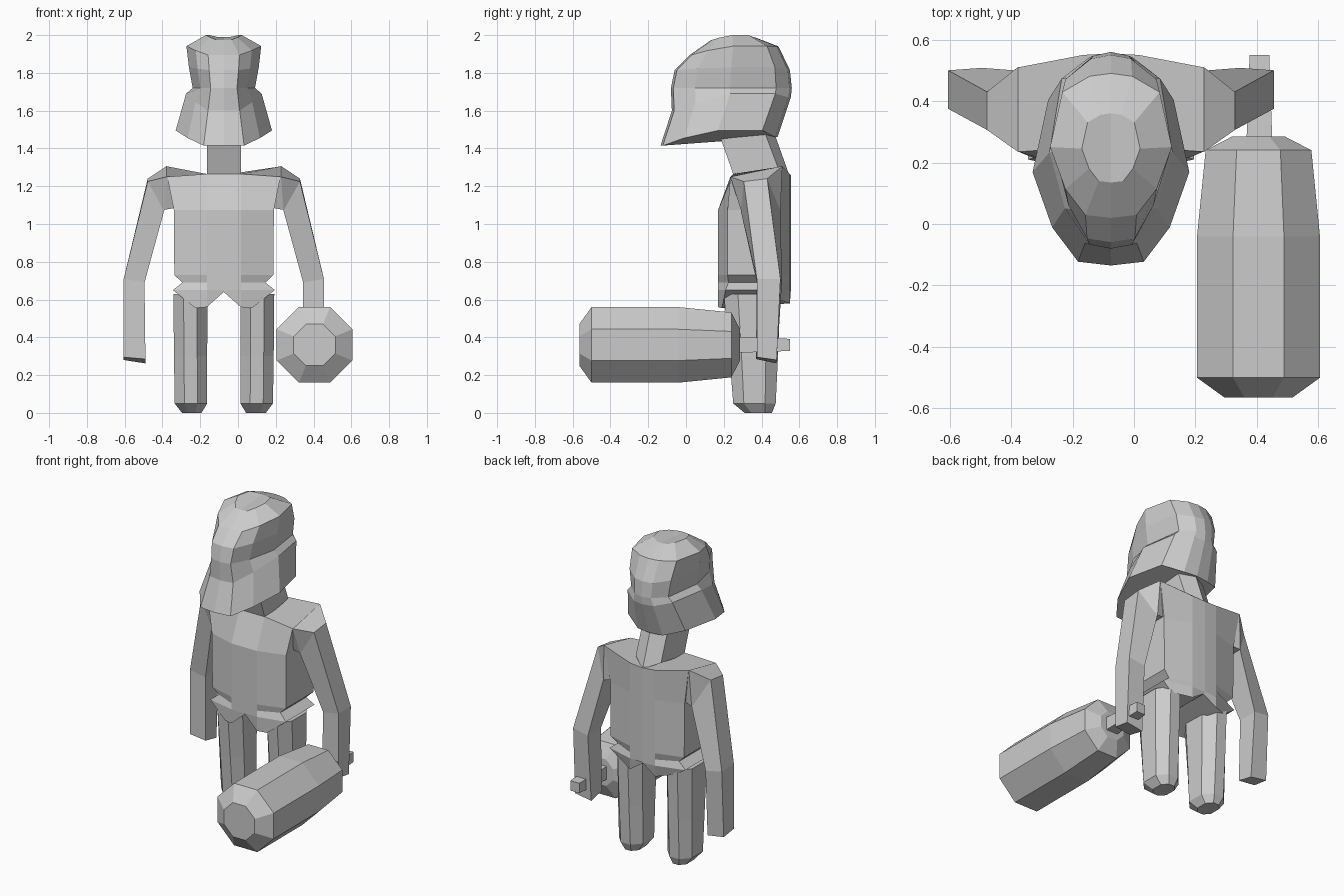
import bpy, bmesh, math
from mathutils import Vector

if "Cube" in bpy.data.objects:
    bpy.data.objects.remove(bpy.data.objects["Cube"])

CX = -0.075  # symmetry line of the figure
grey = bpy.data.materials.new("plain_grey")
grey.diffuse_color = (0.6, 0.6, 0.6, 1)
grey.use_nodes = True
grey.node_tree.nodes["Principled BSDF"].inputs["Base Color"].default_value = grey.diffuse_color


def loft(name, rings, split=False, offset=CX):
    """Skin closed rings of points; caps are split along the middle when mirrored."""
    bm = bmesh.new()
    loops = [[bm.verts.new((p[0] + offset, p[1], p[2])) for p in r] for r in rings]
    n = len(loops[0])
    for a, b in zip(loops, loops[1:]):
        for i in range(n):
            j = (i + 1) % n
            bm.faces.new((a[i], a[j], b[j], b[i]))
    for end in (loops[0], loops[-1]):
        if split:
            h = n // 2
            bm.faces.new(end[:h + 1])
            bm.faces.new(end[h:] + end[:1])
        else:
            bm.faces.new(end)
    bmesh.ops.recalc_face_normals(bm, faces=bm.faces)
    me = bpy.data.meshes.new(name)
    bm.to_mesh(me)
    bm.free()
    me.materials.append(grey)
    ob = bpy.data.objects.new(name, me)
    bpy.context.collection.objects.link(ob)
    return ob


def mirrored(half):
    """Complete a half ring that starts and ends on the symmetry line."""
    return half + [(-x, y, z) for x, y, z in half[-2:0:-1]]


# Head: one outline template scaled ring by ring (width share, depth share)
outline = [(0, 0), (.42, .02), (.75, .2), (1, .49), (.8, .87), (.35, .98), (0, 1)]


def head_ring(width, y_front, y_back, z_front, z_side, z_back):
    zs = [z_front, z_front, (z_front + z_side) / 2, z_side, z_side, z_back, z_back]
    return mirrored([(u * width, y_front + t * (y_back - y_front), z)
                     for (u, t), z in zip(outline, zs)])


loft("head", [head_ring(*r) for r in [
    (.255, -.135, .485, 1.415, 1.495, 1.46),
    (.20, -.075, .555, 1.60, 1.69, 1.67),
    (.165, -.08, .56, 1.72, 1.72, 1.72),
    (.185, -.06, .55, 1.815, 1.83, 1.815),
    (.198, .02, .49, 1.895, 1.942, 1.94),
    (.095, .135, .36, 1.975, 2.0, 1.99),
]], split=True)

# Neck with a ridge down its back
loft("neck", [
    mirrored([(0, .255, 1.25), (.09, .255, 1.25), (.09, .49, 1.29), (0, .55, 1.25)]),
    mirrored([(0, .16, 1.52), (.09, .16, 1.52), (.09, .40, 1.53), (0, .45, 1.53)]),
], split=True)


# Torso
def body_ring(z, x, front=.17, side_front=.22, side_back=.5):
    return mirrored([(0, front, z), (.09, front, z), (x, side_front, z),
                     (x, side_back, z), (.09, .55, z), (0, .555, z)])


loft("torso", [
    mirrored([(0, .25, 1.265), (.09, .25, 1.265), (.30, .235, 1.25),
              (.30, .51, 1.305), (.09, .55, 1.265), (0, .555, 1.26)]),
    body_ring(1.075, .265),
    body_ring(.73, .262),
    body_ring(.69, .22, side_front=.225, side_back=.49),
    body_ring(.65, .27, side_front=.21),
    mirrored([(0, .18, .64), (.09, .17, .56), (.15, .19, .555),
              (.2, .49, .6), (.09, .55, .58), (0, .54, .64)]),
], split=True)

# Arms and legs, left and right
for s, side in ((-1, "left"), (1, "right")):
    # each ring: outer front, outer back, inner back, inner front
    arm = [
        [(.30, .235, 1.25), (.30, .51, 1.305), (.26, .49, 1.085), (.26, .29, 1.085)],
        [(.303, .235, 1.25), (.303, .51, 1.307), (.315, .50, 1.075), (.315, .29, 1.075)],
        [(.403, .306, 1.225), (.403, .43, 1.24), (.316, .50, 1.07), (.316, .29, 1.07)],
        [(.53, .375, .71), (.53, .50, .71), (.42, .508, .69), (.42, .375, .69)],
        [(.53, .375, .295), (.53, .48, .28), (.415, .48, .262), (.415, .37, .285)],
    ]
    loft(side + "_arm", [[(s * x, y, z) for x, y, z in r] for r in arm])

    # leg levels: height, centre x, half width, front y, back y
    leg = []
    for z, cx, w, yf, yb in ((.63, .177, .09, .20, .50), (.3, .176, .088, .23, .487),
                             (.05, .174, .086, .25, .475), (.0, .170, .052, .31, .455)):
        cy, d = (yf + yb) / 2, (yb - yf) / 2
        leg.append([(s * (cx + w * u), cy + d * v, z) for u, v in
                    ((-.4, -1), (.4, -1), (1, -.5), (1, .5),
                     (.4, 1), (-.4, 1), (-1, .5), (-1, -.5))])
    loft(side + "_leg", leg)


# Club held forward: eight-sided head and square handle along y
def turned(name, levels, sides, cx, cz):
    rings = []
    for y, r in levels:
        R = r / math.cos(math.pi / sides)
        rings.append([(cx + R * math.cos(a), y, cz + R * math.sin(a))
                      for a in ((k + .5) * math.tau / sides for k in range(sides))])
    loft(name, rings, offset=0)


turned("club_head", [(-.565, .11), (-.50, .2), (-.04, .2), (.24, .172), (.285, .085)],
       8, .405, .36)
turned("club_handle", [(.27, .042), (.55, .032)], 4, .408, .36)
